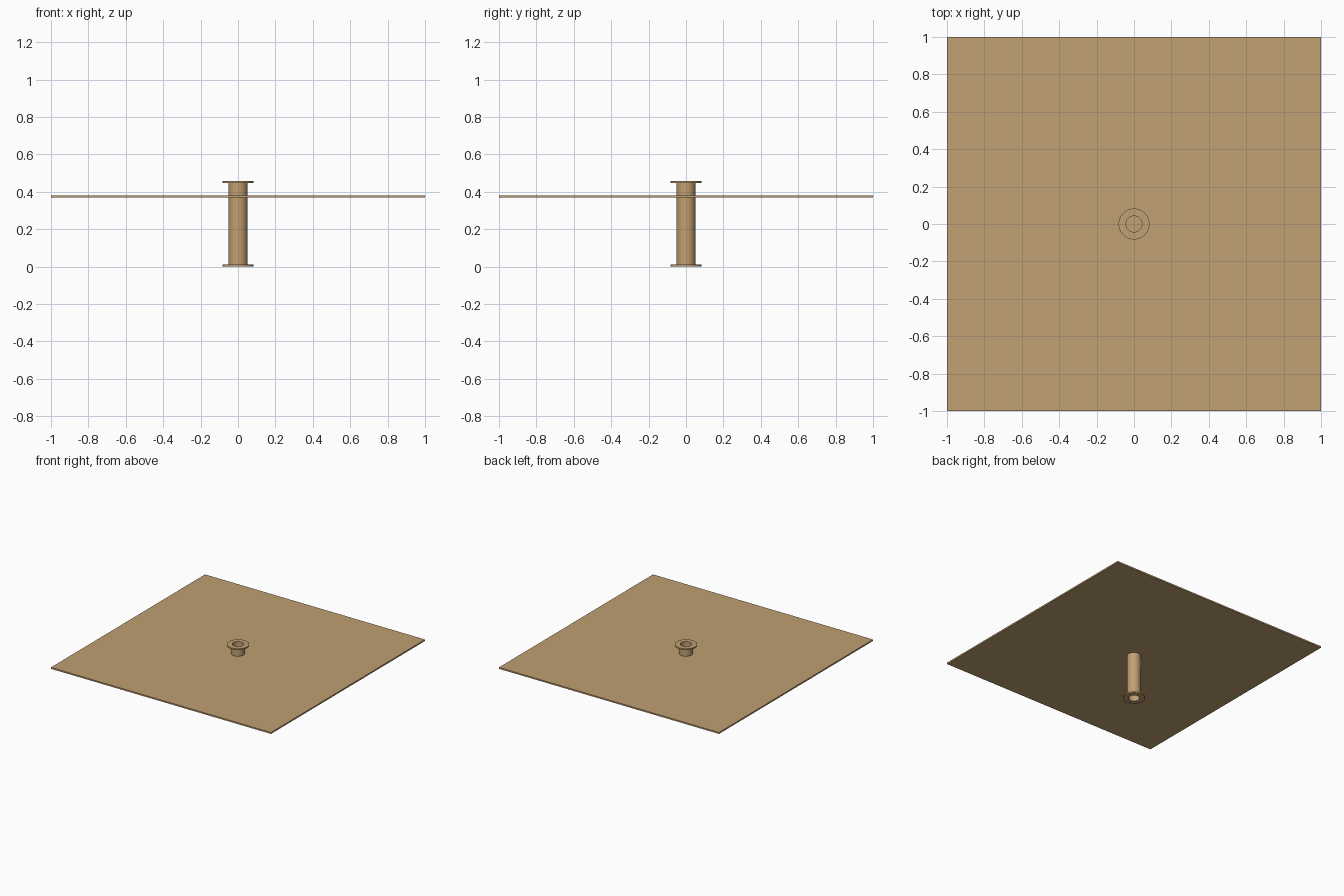
import bpy, math

if "Cube" in bpy.data.objects:
    bpy.data.objects.remove(bpy.data.objects["Cube"])

SEG = 48


def lathe(name, profile):
    """Revolve a closed (radius, z) profile around the z axis."""
    n = len(profile)
    verts = [(r * math.cos(2 * math.pi * i / SEG), r * math.sin(2 * math.pi * i / SEG), z)
             for i in range(SEG) for r, z in profile]
    faces = [(i * n + j, (i + 1) % SEG * n + j,
              (i + 1) % SEG * n + (j + 1) % n, i * n + (j + 1) % n)
             for i in range(SEG) for j in range(n)]
    me = bpy.data.meshes.new(name)
    me.from_pydata(verts, [], faces)
    ob = bpy.data.objects.new(name, me)
    bpy.context.collection.objects.link(ob)
    bpy.ops.object.select_all(action='DESELECT')
    ob.select_set(True)
    bpy.context.view_layer.objects.active = ob
    bpy.ops.object.shade_smooth_by_angle(angle=math.radians(30))
    return ob


mat = bpy.data.materials.new("tan")
mat.diffuse_color = (0.53, 0.35, 0.17, 1)
mat.use_nodes = True
mat.node_tree.nodes["Principled BSDF"].inputs["Base Color"].default_value = mat.diffuse_color

# Hollow pipe with a flange at each end (counter-clockwise in r, z)
R_IN, R_OUT, R_FLANGE, H, T = 0.043, 0.051, 0.083, 0.457, 0.011
pipe = lathe("flanged_pipe", [
    (R_IN, 0), (R_FLANGE, 0), (R_FLANGE, T), (R_OUT, T),
    (R_OUT, H - T), (R_FLANGE, H - T), (R_FLANGE, H), (R_IN, H)])
pipe.data.materials.append(mat)

# Thin square slab crossing the pipe
bpy.ops.mesh.primitive_cube_add(size=1, location=(0, 0, 0.374))
slab = bpy.context.object
slab.name = "square_slab"
slab.scale = (2, 2, 0.012)
bpy.ops.object.transform_apply(location=False, rotation=False, scale=True)
slab.data.materials.append(mat)
